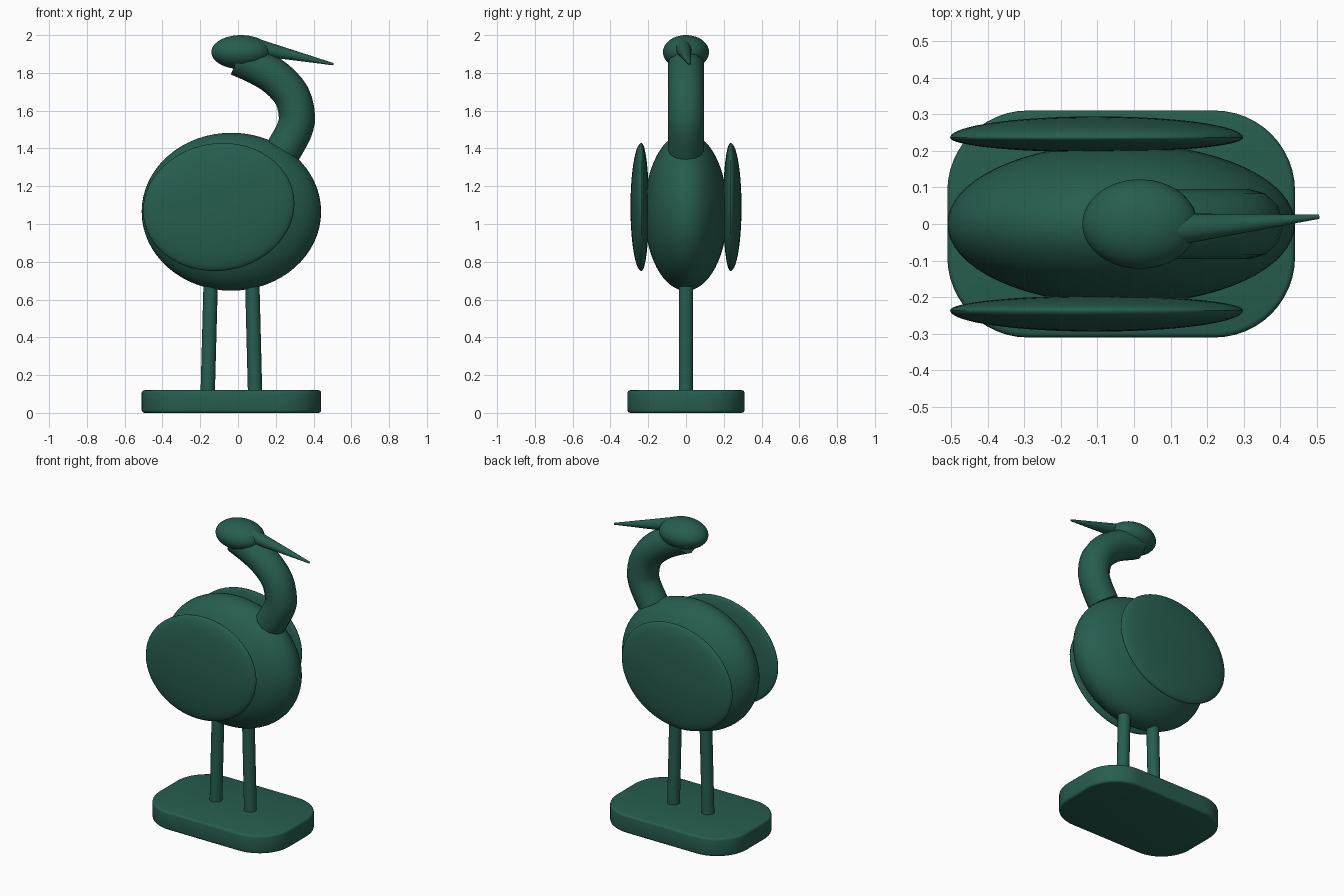
import bpy, bmesh
from math import radians, sin, cos, pi
from mathutils import Vector

cube = bpy.data.objects.get("Cube")
if cube:
    bpy.data.objects.remove(cube, do_unlink=True)

green = bpy.data.materials.new("deep_green")
green.use_nodes = True
colour = (0.02, 0.11, 0.08, 1)
green.diffuse_color = colour
green.node_tree.nodes["Principled BSDF"].inputs["Base Color"].default_value = colour


def finish(obj, name, angle=40):
    obj.name = name
    obj.data.materials.clear()
    obj.data.materials.append(green)
    bpy.ops.object.select_all(action='DESELECT')
    obj.select_set(True)
    bpy.context.view_layer.objects.active = obj
    bpy.ops.object.shade_smooth_by_angle(angle=radians(angle))
    return obj


def ellipsoid(name, centre, radii, tilt=0):
    bpy.ops.mesh.primitive_uv_sphere_add(segments=64, ring_count=32, location=centre)
    obj = bpy.context.object
    for v in obj.data.vertices:
        v.co *= Vector(radii)
    obj.rotation_euler.y = radians(tilt)
    return finish(obj, name)


def rod(name, start, end, r1, r2):
    a, b = Vector(start), Vector(end)
    bpy.ops.mesh.primitive_cone_add(vertices=24, radius1=r1, radius2=r2,
                                    depth=(b - a).length, location=(a + b) / 2)
    obj = bpy.context.object
    obj.rotation_euler = (b - a).to_track_quat('Z', 'Y').to_euler()
    return finish(obj, name)


# Base slab with rounded corners and softened rims
half_x, half_y, r, height = 0.475, 0.31, 0.22, 0.12
bm = bmesh.new()
ring = []
for i, (sx, sy) in enumerate([(1, 1), (-1, 1), (-1, -1), (1, -1)]):
    for k in range(13):
        t = (i + k / 12) * pi / 2
        ring.append(bm.verts.new((sx * (half_x - r) + r * cos(t),
                                  sy * (half_y - r) + r * sin(t), 0)))
bottom = bm.faces.new(ring)
top = bmesh.ops.extrude_face_region(bm, geom=[bottom])
bmesh.ops.translate(bm, vec=(0, 0, height),
                    verts=[g for g in top["geom"] if isinstance(g, bmesh.types.BMVert)])
bmesh.ops.recalc_face_normals(bm, faces=bm.faces)
rims = [e for e in bm.edges if abs(e.verts[0].co.z - e.verts[1].co.z) < 0.01]
bmesh.ops.bevel(bm, geom=rims, offset=0.015, segments=3, profile=0.5, affect='EDGES')
mesh = bpy.data.meshes.new("base")
bm.to_mesh(mesh)
bm.free()
base = bpy.data.objects.new("base", mesh)
bpy.context.collection.objects.link(base)
base.location.x = -0.035
finish(base, "base")

# Body and head
ellipsoid("body", (-0.035, 0, 1.065), (0.475, 0.22, 0.418))
ellipsoid("head", (0.016, 0, 1.91), (0.157, 0.122, 0.09))

# Wings: thin tilted discs, fuller on the outer side
for name, side in (("left_side_wing", 1), ("right_side_wing", -1)):
    wing = ellipsoid(name, (-0.102, side * 0.236, 1.09), (0.402, 0.04, 0.337), -9)
    for v in wing.data.vertices:
        if v.co.y * side > 0:
            v.co.y *= 1.45

# Legs
rod("front_leg", (0.09, 0, 0.12), (0.074, 0, 0.75), 0.038, 0.038)
rod("rear_leg", (-0.16, 0, 0.12), (-0.143, 0, 0.75), 0.038, 0.038)

# Neck: curved tube swept from the chest to the head
path = [(0.24, 1.39), (0.295, 1.49), (0.312, 1.57), (0.285, 1.68),
        (0.205, 1.77), (0.11, 1.83), (0.0, 1.88)]
pts = [Vector((x, 0, z)) for x, z in path]
bm = bmesh.new()
sides, radius = 12, 0.096
loops = []
samples = []
for i in range(len(pts) - 1):
    p0, p1, p2 = pts[max(i - 1, 0)], pts[i], pts[i + 1]
    p3 = pts[min(i + 2, len(pts) - 1)]
    for k in range(3):
        t = k / 3
        samples.append(0.5 * (2 * p1 + (p2 - p0) * t + (2 * p0 - 5 * p1 + 4 * p2 - p3) * t**2
                              + (3 * p1 - p0 - 3 * p2 + p3) * t**3))
samples.append(pts[-1])
for i, p in enumerate(samples):
    tangent = (samples[min(i + 1, len(samples) - 1)] - samples[max(i - 1, 0)]).normalized()
    across = Vector((0, 1, 0))
    up = tangent.cross(across)
    loops.append([bm.verts.new(p + radius * (across * cos(2 * pi * s / sides)
                                             + up * sin(2 * pi * s / sides)))
                  for s in range(sides)])
for a, b in zip(loops, loops[1:]):
    for s in range(sides):
        n = (s + 1) % sides
        bm.faces.new((a[s], a[n], b[n], b[s]))
bm.faces.new(loops[0])
bm.faces.new(loops[-1])
bmesh.ops.recalc_face_normals(bm, faces=bm.faces)
mesh = bpy.data.meshes.new("neck")
bm.to_mesh(mesh)
bm.free()
neck = bpy.data.objects.new("neck", mesh)
bpy.context.collection.objects.link(neck)
finish(neck, "neck")

# Beak: long taper, turned slightly to the side
rod("beak", (0.1, -0.016, 1.936), (0.505, 0.02, 1.846), 0.045, 0.006)
